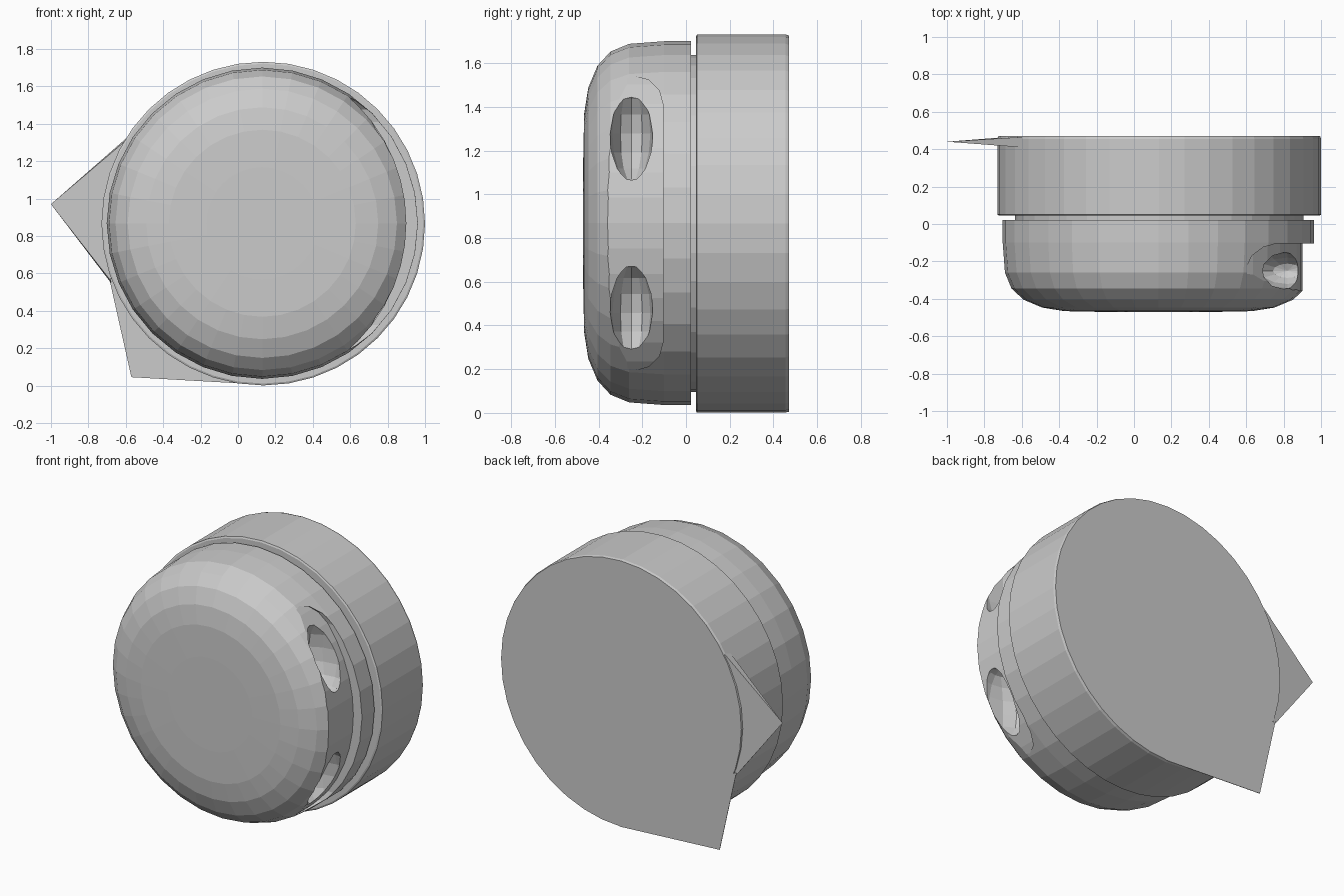
import bpy, bmesh, math
from mathutils import Matrix

if "Cube" in bpy.data.objects:
    bpy.data.objects.remove(bpy.data.objects["Cube"])

CX, CZ = 0.135, 0.866


def finish(name, bm):
    bmesh.ops.recalc_face_normals(bm, faces=bm.faces[:])
    me = bpy.data.meshes.new(name)
    bm.to_mesh(me)
    bm.free()
    ob = bpy.data.objects.new(name, me)
    bpy.context.collection.objects.link(ob)
    return ob


def lathe(name, profile, sides, cx=CX, cz=CZ):
    """Closed solid turned about a y-parallel axis; profile is (radius, y)."""
    bm = bmesh.new()
    rings = []
    for r, y in profile:
        rings.append([bm.verts.new((cx + r * math.cos(2 * math.pi * i / sides), y,
                                    cz + r * math.sin(2 * math.pi * i / sides)))
                      for i in range(sides)])
    for a, b in zip(rings, rings[1:]):
        for i in range(sides):
            j = (i + 1) % sides
            bm.faces.new((a[i], a[j], b[j], b[i]))
    bm.faces.new(rings[0])
    bm.faces.new(rings[-1])
    return finish(name, bm)


def prism(name, points, offset):
    """Extrude a planar outline by an offset vector."""
    bm = bmesh.new()
    a = [bm.verts.new(p) for p in points]
    b = [bm.verts.new([p[k] + offset[k] for k in range(3)]) for p in points]
    bm.faces.new(a)
    bm.faces.new(b)
    for i in range(len(a)):
        j = (i + 1) % len(a)
        bm.faces.new((a[i], a[j], b[j], b[i]))
    return finish(name, bm)


def subtract(ob, cutter):
    m = ob.modifiers.new("cut", 'BOOLEAN')
    m.operation, m.solver, m.object = 'DIFFERENCE', 'EXACT', cutter
    bpy.context.view_layer.objects.active = ob
    bpy.ops.object.modifier_apply(modifier=m.name)
    bpy.data.objects.remove(cutter)


# Rear drum with a slim chamfer, and the recessed neck
lathe("rear_drum", [(0.855, 0.045), (0.865, 0.05), (0.865, 0.455), (0.86, 0.47)], 40)
lathe("neck", [(0.77, 0.0), (0.77, 0.06)], 36)

# Domed front cap
cap = lathe("front_cap", [(0.3, -0.47), (0.5, -0.466), (0.62, -0.447), (0.72, -0.405),
                          (0.785, -0.345), (0.82, -0.26), (0.832, -0.1), (0.832, 0.022)],
            32, 0.13, 0.868)

# Long grip slot on the right side, with a curved floor
slot_outline = []
for zc, start in ((1.41, 0), (0.325, math.pi)):
    for i in range(7):
        t = start + math.pi * i / 6
        slot_outline.append((0.5, -0.235 + 0.13 * math.cos(t), zc + 0.13 * math.sin(t)))
slot = prism("slot_cutter", slot_outline, (0.7, 0, 0))
subtract(slot, lathe("slot_floor", [(0.896, -0.6), (0.896, 0.2)], 48, 0.004, 0.868))
subtract(cap, slot)

# Two finger pockets inside the slot
for s in (1, -1):
    bm = bmesh.new()
    bmesh.ops.create_uvsphere(bm, u_segments=12, v_segments=8, radius=1)
    bm.transform(Matrix.Translation((0.82, -0.25, 0.868 + s * 0.41))
                 @ Matrix.Diagonal((0.2, 0.1, 0.225, 1)))
    subtract(cap, finish("pocket_cutter", bm))

# Flat corner of the back plate and the pointed side tab
prism("back_corner", [(-0.69, 0.467, 0.58), (-0.57, 0.467, 0.045), (0.15, 0.467, 0.004)],
      (0, 0.003, 0))
bm = bmesh.new()
tip = bm.verts.new((-1.0, 0.44, 0.97))
root = [bm.verts.new(p) for p in ((-0.6, 0.465, 1.32), (-0.6, 0.41, 1.31),
                                  (-0.68, 0.43, 0.56), (-0.68, 0.465, 0.55))]
bm.faces.new(root)
for i in range(4):
    bm.faces.new((tip, root[i], root[(i + 1) % 4]))
finish("side_tab", bm)
